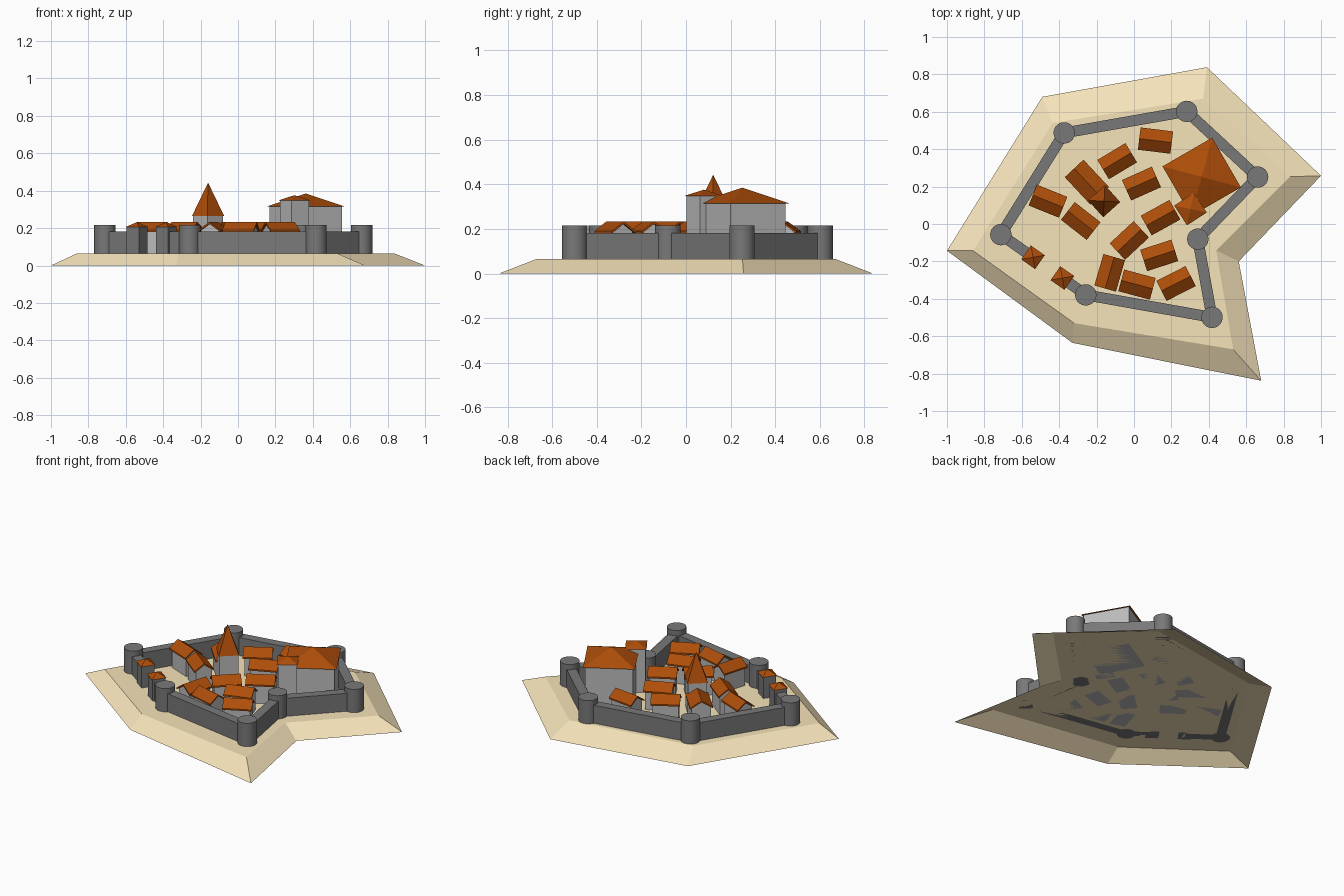
import bpy, bmesh
from math import radians, sin, cos, pi, atan2, hypot

if "Cube" in bpy.data.objects:
    bpy.data.objects.remove(bpy.data.objects["Cube"])


def material(name, rgb):
    m = bpy.data.materials.new(name)
    m.diffuse_color = (*rgb, 1)
    m.use_nodes = True
    m.node_tree.nodes["Principled BSDF"].inputs["Base Color"].default_value = m.diffuse_color
    return m


SAND = material("sand", (0.92, 0.77, 0.49))
STONE = material("dark_stone", (0.19, 0.19, 0.19))
PLASTER = material("light_stone", (0.50, 0.50, 0.50))
TILE = material("roof_tile", (0.42, 0.075, 0.003))
G = 0.065  # level of the mound's flat top


def loft(name, rings, mat, loc=(0, 0, 0), rot=0.0, bottom=True):
    """Solid through rings of equal length; a ring of one point is an apex."""
    bm = bmesh.new()
    vs = [[bm.verts.new(p) for p in r] for r in rings]
    for a, b in zip(vs, vs[1:]):
        n = len(a)
        for i in range(n):
            j = (i + 1) % n
            bm.faces.new((a[i], a[j], b[0]) if len(b) == 1 else (a[i], a[j], b[j], b[i]))
    base = bm.faces.new(vs[0][::-1])
    if len(vs[-1]) > 2:
        bm.faces.new(vs[-1])
    bmesh.ops.recalc_face_normals(bm, faces=bm.faces[:])
    if not bottom:
        bm.faces.remove(base)
    me = bpy.data.meshes.new(name)
    bm.to_mesh(me)
    bm.free()
    me.materials.append(mat)
    ob = bpy.data.objects.new(name, me)
    ob.location = loc
    ob.rotation_euler = (0, 0, rot)
    bpy.context.collection.objects.link(ob)
    return ob


def rect(hx, hy, z):
    return [(-hx, -hy, z), (hx, -hy, z), (hx, hy, z), (-hx, hy, z)]


def square_tower(name, x, y, diag, roof_diag, deg, eave, apex, mat):
    """Square tower with a pyramid roof, sized by half diagonals."""
    a, r = diag / 2 ** 0.5, roof_diag / 2 ** 0.5
    loft(name + "_body", [rect(a, a, G), rect(a, a, eave + 0.001)], mat, (x, y, 0), radians(deg))
    loft(name + "_roof", [rect(r, r, eave), [(0, 0, apex)]], TILE, (x, y, 0), radians(deg))


def extrude_x(name, prof, h, mat, x, y, deg):
    loft(name, [[(-h, p, z) for p, z in prof], [(h, p, z) for p, z in prof]], mat,
         (x, y, 0), radians(deg))


def house(name, x, y, deg, length=0.175, width=0.12, ridge=0.233, eave=0.19):
    """Gabled body under a thin overhanging roof."""
    w, h, t = width / 2, length / 2, 0.01
    b = w - 0.011
    top = ridge - t - 0.001
    k = (ridge - eave) / w
    extrude_x(name + "_walls", [(-b, G), (b, G), (b, top - k * b), (0, top), (-b, top - k * b)],
              h - 0.01, PLASTER, x, y, deg)
    extrude_x(name + "_roof", [(-w, eave - t), (0, ridge - t), (w, eave - t), (w, eave),
                               (0, ridge), (-w, eave)], h, TILE, x, y, deg)


# Sloped mound, a shell open underneath
foot = [(-1, -.143), (-.33, -.635), (.68, -.838), (.56, -.20), (1, .258), (.39, .838), (-.49, .68)]
crest = [(-.86, -.143), (-.32, -.53), (.53, -.67), (.44, -.142), (.835, .253), (.37, .67), (-.435, .54)]
loft("mound", [[(x, y, 0) for x, y in foot], [(x, y, G) for x, y in crest]], SAND, bottom=False)

# Round corner towers
towers = [(-.712, -.057), (-.373, .487), (.282, .602), (.661, .251), (.341, -.081), (.417, -.499),
          (-.258, -.379)]
for i, (x, y) in enumerate(towers):
    ring = [[(.057 * cos(2 * pi * k / 32), .057 * sin(2 * pi * k / 32), z) for k in range(32)]
            for z in (G, 0.216)]
    ob = loft(f"round_tower_{i + 1}", ring, STONE, (x, y, 0))
    for p in ob.data.polygons:
        p.use_smooth = len(p.vertices) == 4
    for e in ob.data.edges:
        za, zb = (ob.data.vertices[v].co.z for v in e.vertices)
        e.use_edge_sharp = abs(za - zb) < 1e-6

# Curtain walls, with the gate gap between two small gate towers
gates = [(-.54, -.178), (-.383, -.289)]
path = [gates[0]] + towers + [gates[1]]
for i, (a, b) in enumerate(zip(path, path[1:])):
    dx, dy = b[0] - a[0], b[1] - a[1]
    h = hypot(dx, dy) / 2
    loft(f"curtain_wall_{i + 1}", [rect(h, .029, G), rect(h, .029, .182)], STONE,
         ((a[0] + b[0]) / 2, (a[1] + b[1]) / 2, 0), atan2(dy, dx))
for i, (x, y) in enumerate(gates):
    square_tower(f"gate_tower_{i + 1}", x, y, .056, .064, -35, .205, .232, STONE)

# Keep and its stair tower
square_tower("keep", .362, .252, .20, .217, 30, .315, .385, PLASTER)
square_tower("stair_tower", .302, .080, .08, .089, 33, .348, .376, PLASTER)

# Church
square_tower("church_tower", -.160, .122, .08, .086, -48, .265, .443, PLASTER)
house("church_nave", -.252, .224, -47, .20, .137)

# Houses: x, y, angle
homes = [(-.46, .122, -22), (-.285, .016, -38), (-.09, .336, 31), (.115, .446, -7), (.04, .216, 24),
         (.142, .034, 29), (-.025, -.088, 43), (.135, -.168, 18), (-.13, -.261, 74),
         (.016, -.324, -15), (.225, -.318, 27)]
for i, (x, y, d) in enumerate(homes):
    house(f"house_{i + 1}", x, y, d)
